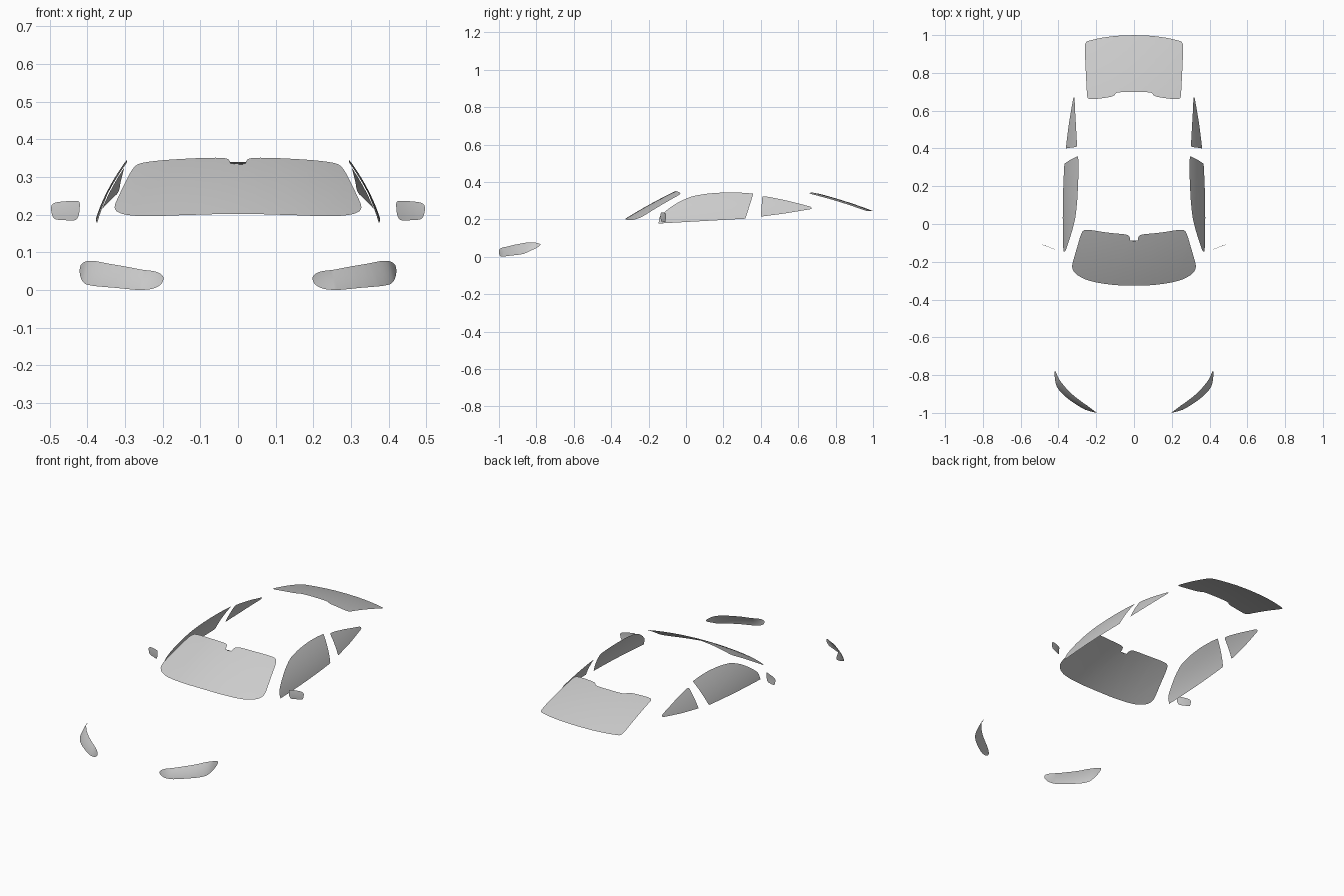
import bpy, bmesh
from mathutils import Vector

if "Cube" in bpy.data.objects:
    bpy.data.objects.remove(bpy.data.objects["Cube"])


def rounded(points, r):
    """Fillet each outline corner; a third value overrides the radius."""
    out, n = [], len(points)
    for i, p in enumerate(points):
        c = Vector(p[:2])
        rad = p[2] if len(p) > 2 else r
        if rad == 0:
            out.append(c)
            continue
        a, b = Vector(points[i - 1][:2]) - c, Vector(points[(i + 1) % n][:2]) - c
        a = c + a.normalized() * min(rad, a.length * .45)
        b = c + b.normalized() * min(rad, b.length * .45)
        for k in range(5):
            t = k / 4
            out.append(a * (1 - t) ** 2 + c * 2 * t * (1 - t) + b * t * t)
    return out


def panel(name, points, surface, outward, r=.03, cuts=14):
    """Fill a flat outline, slice it into a grid, then bend it onto a surface."""
    pts = rounded(points, r)
    bm = bmesh.new()
    bm.faces.new([bm.verts.new((p.x, p.y, 0)) for p in pts])
    bmesh.ops.triangulate(bm, faces=bm.faces[:])
    for axis in (0, 1):
        lo, hi = min(p[axis] for p in pts), max(p[axis] for p in pts)
        no = Vector((axis == 0, axis == 1, 0))
        for k in range(1, cuts):
            bmesh.ops.bisect_plane(bm, geom=bm.verts[:] + bm.edges[:] + bm.faces[:],
                                   dist=1e-6, plane_no=no,
                                   plane_co=no * (lo + (hi - lo) * k / cuts))
    for v in bm.verts:
        v.co = surface(v.co.x, v.co.y)
    bm.normal_update()
    if sum((f.normal * f.calc_area() for f in bm.faces), Vector()).dot(Vector(outward)) < 0:
        bmesh.ops.reverse_faces(bm, faces=bm.faces[:])
    for f in bm.faces:
        f.smooth = True
    me = bpy.data.meshes.new(name)
    bm.to_mesh(me)
    bm.free()
    ob = bpy.data.objects.new(name, me)
    bpy.context.collection.objects.link(ob)
    return ob


def symmetric(half):
    return half + [(-p[0],) + tuple(p[1:]) for p in reversed(half) if p[0] > 0]


# Windshield with the notch for the inner mirror
def windshield_surface(x, y):
    t = (y + .327) / .272
    return x, y, .202 + .15 * t + .02 * t * (1 - t) - .4 * x * x


panel("windshield", symmetric([
    (0, -.327), (.1, -.324), (.19, -.312), (.26, -.294), (.31, -.265), (.332, -.23),
    (.283, -.06), (.268, -.03), (.235, -.031), (.14, -.046), (.03, -.056),
    (.02, -.075), (.018, -.129, .006)]), windshield_surface, (0, -1, 1))


# Rear window with a stepped front edge
def rear_surface(x, y):
    t = (y - .66) / .34
    return x, y, .35 - .105 * t + .025 * t * (1 - t) - .2 * x * x


panel("rear_window", symmetric([
    (0, 1.0), (.1, .996), (.19, .983), (.257, .965, .015), (.261, .93), (.255, .8),
    (.248, .665, .02), (.225, .659), (.15, .668), (.105, .677), (.095, .695, .012),
    (.05, .7), (0, .7)]), rear_surface, (0, .3, 1))

# Side parts, built once per side
door = [(-.146, .178, 0), (.318, .204, .008), (.36, .338, .006), (.3, .343), (.22, .345),
        (.12, .339), (.03, .324), (-.04, .293), (-.1, .253), (-.135, .222), (-.145, .205)]
quarter = [(.4, .215, .005), (.53, .232), (.673, .256, .01), (.668, .268, .01),
           (.53, .303), (.44, .321), (.408, .324, .01)]
mirror = [(.42, .237, .008), (.46, .236), (.49, .232), (.498, .22), (.492, .193),
          (.484, .187), (.432, .184), (.423, .195), (.42, .215)]
lamp = [(0, .03), (.1, .04), (.45, .05), (1, .054), (1.7, .062), (2.6, .07), (3.4, .077),
        (4, .078), (4.5, .074), (5, .065), (4.7, .048), (4.2, .028), (3.8, .016),
        (3.2, .011), (2, .006), (1, .0), (.5, .002), (.15, .015)]
plan = [(.197, -1.0), (.26, -.97), (.32, -.935), (.372, -.895), (.41, -.85), (.428, -.795)]


def lamp_point(s):
    """Smooth interpolation along the headlight plan curve."""
    i = max(0, min(4, int(s)))
    t = s - i
    p = [Vector(plan[max(0, min(5, i + k))]) for k in (-1, 0, 1, 2)]
    return p[1] + .5 * t * (p[2] - p[0] + t * (2 * p[0] - 5 * p[1] + 4 * p[2] - p[3]
                            + t * (3 * (p[1] - p[2]) + p[3] - p[0])))


for side, label in ((1, "right"), (-1, "left")):
    def cabin_side(y, z):
        h = z - .178
        return side * (.381 - .288 * h - 1.32 * h * h - .1 * (y - .12) ** 2), y, z

    def mirror_surface(x, z):
        u = x - .42
        return side * x, -.136 + .5 * u - 1.7 * u * u + 2 * (z - .21) ** 2, z

    def lamp_surface(s, z):
        p = lamp_point(s)
        off = .5 * (z - .03) + 4 * (z - .03) ** 2
        off *= min(1, s + .1)
        return side * (p.x - .4 * off), p.y + .9 * off, z

    panel("front_side_window_" + label, door, cabin_side, (side, 0, .3))
    panel("quarter_window_" + label, quarter, cabin_side, (side, 0, .3))
    panel("mirror_glass_" + label, mirror, mirror_surface, (0, 1, 0), r=.012, cuts=8)
    panel("headlight_" + label, lamp, lamp_surface, (side, -1, .2), r=.2, cuts=18)
